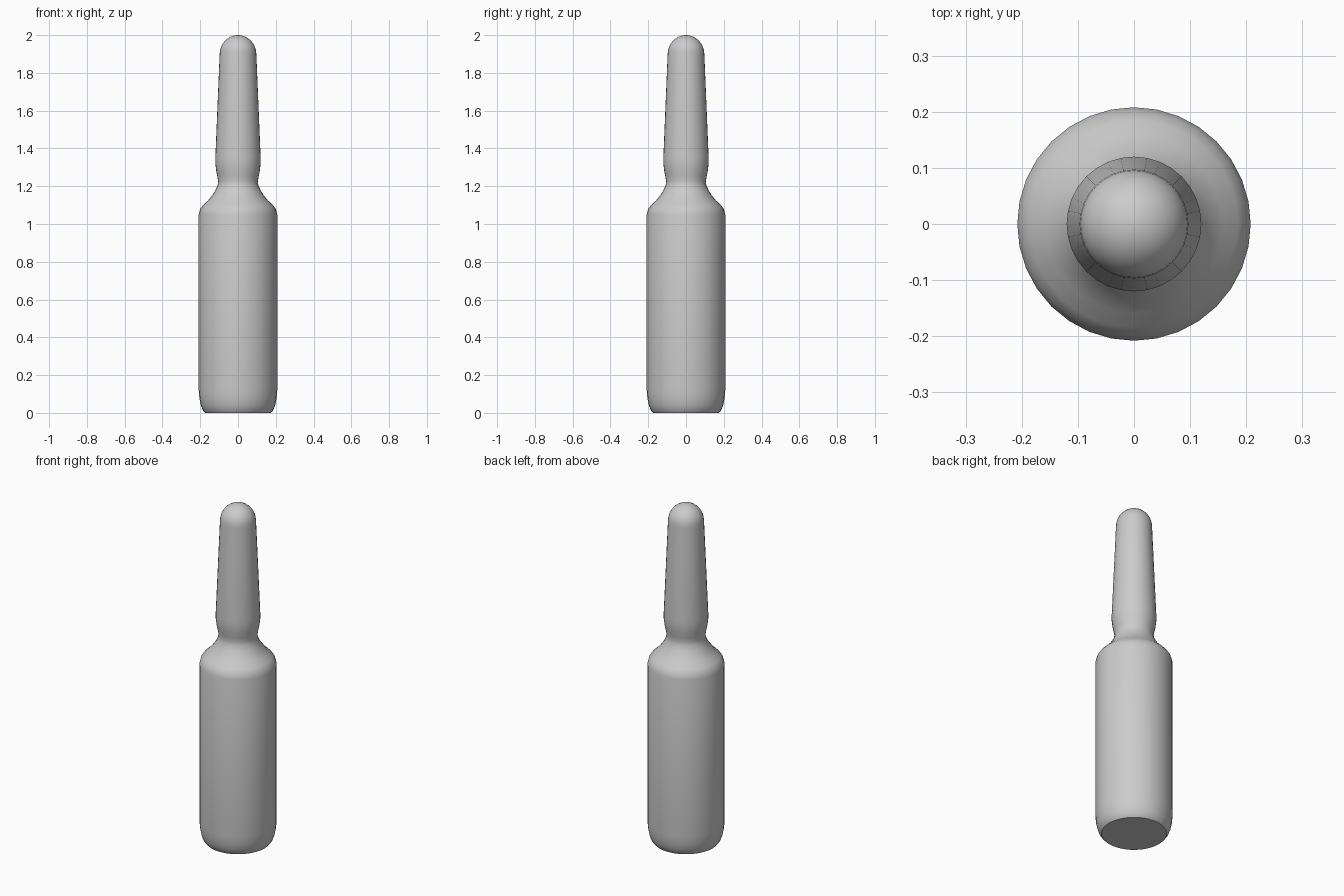
import bpy, bmesh, math

cube = bpy.data.objects.get("Cube")
if cube:
    bpy.data.objects.remove(cube, do_unlink=True)

SIDES = 32

glass = bpy.data.materials.new("grey glass")
glass.use_nodes = True
glass.diffuse_color = (0.6, 0.6, 0.6, 1)
glass.node_tree.nodes["Principled BSDF"].inputs["Base Color"].default_value = (0.6, 0.6, 0.6, 1)


def lathe(name, profile, material):
    """Spin (radius, height) points about z; zero radius closes at a pole."""
    bm = bmesh.new()
    verts = [bm.verts.new((r, 0, z)) for r, z in profile]
    edges = [bm.edges.new(pair) for pair in zip(verts, verts[1:])]
    bmesh.ops.spin(bm, geom=verts + edges, cent=(0, 0, 0), axis=(0, 0, 1),
                   angle=math.tau, steps=SIDES, use_duplicate=False)
    bmesh.ops.remove_doubles(bm, verts=bm.verts[:], dist=0.0005)
    bmesh.ops.recalc_face_normals(bm, faces=bm.faces[:])
    mesh = bpy.data.meshes.new(name)
    bm.to_mesh(mesh)
    bm.free()
    mesh.materials.append(material)
    obj = bpy.data.objects.new(name, mesh)
    bpy.context.collection.objects.link(obj)
    return obj


# Flat base, rounded foot and straight body
body = [(0, 0), (0.175, 0), (0.187, 0.015), (0.197, 0.04), (0.204, 0.075), (0.208, 0.12), (0.208, 1.05)]
# Sloping shoulder and pinched neck
neck = [(0.2, 1.08), (0.185, 1.1), (0.158, 1.125), (0.136, 1.152), (0.119, 1.18),
        (0.108, 1.205), (0.105, 1.225), (0.109, 1.25), (0.115, 1.28), (0.12, 1.32), (0.12, 1.35)]
# Tapered stem closed by a round tip
tip_r, tip_z = 0.097, 1.9
dome = [(tip_r * math.cos(a), tip_z + (2 - tip_z) * math.sin(a))
        for a in (math.pi / 2 * i / 8 for i in range(8))] + [(0, 2)]

ampoule = lathe("ampoule", body + neck + dome, glass)
bpy.context.view_layer.objects.active = ampoule
ampoule.select_set(True)
bpy.ops.object.shade_smooth_by_angle(angle=math.radians(40))
